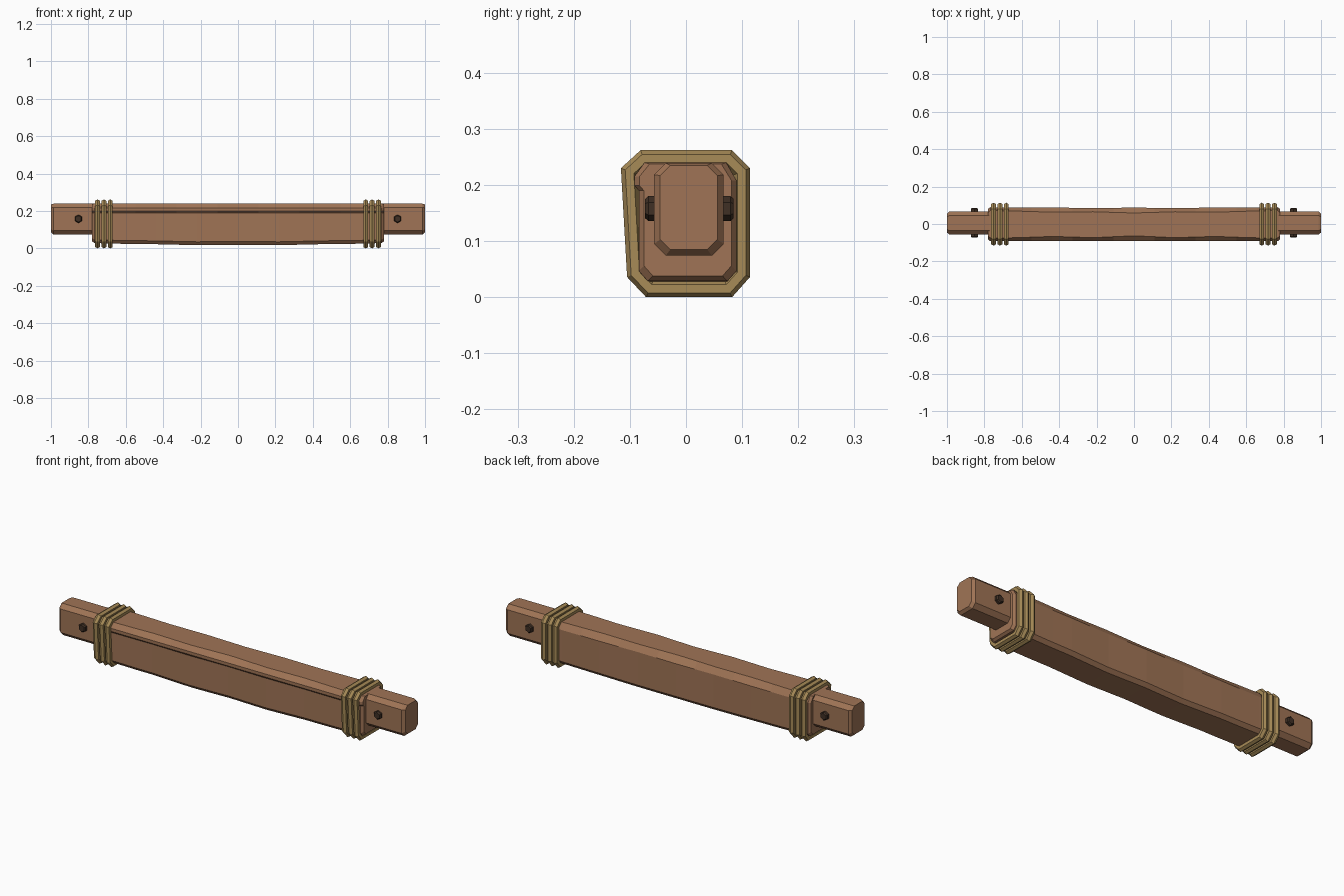
import bpy
import bmesh
import math
from mathutils import Vector

cube = bpy.data.objects.get("Cube")
if cube:
    bpy.data.objects.remove(cube, do_unlink=True)


def material(name, rgb):
    m = bpy.data.materials.new(name)
    m.use_nodes = True
    m.diffuse_color = (*rgb, 1)
    m.node_tree.nodes["Principled BSDF"].inputs["Base Color"].default_value = (*rgb, 1)
    return m


wood = material("warm brown wood", (0.35, 0.175, 0.092))
twine = material("tan rope", (0.39, 0.26, 0.096))
iron = material("dark brown peg", (0.05, 0.029, 0.018))


def loft(name, rings, mat, closed=False):
    """Skin a row of equal-sized rings; close it into a loop or cap the ends."""
    bm = bmesh.new()
    rows = [[bm.verts.new(p) for p in ring] for ring in rings]
    n = len(rows[0])
    pairs = list(zip(rows, rows[1:]))
    if closed:
        pairs.append((rows[-1], rows[0]))
    else:
        bm.faces.new(rows[0])
        bm.faces.new(rows[-1])
    for a, b in pairs:
        for i in range(n):
            j = (i + 1) % n
            bm.faces.new((a[i], a[j], b[j], b[i]))
    bmesh.ops.recalc_face_normals(bm, faces=bm.faces)
    mesh = bpy.data.meshes.new(name)
    bm.to_mesh(mesh)
    bm.free()
    mesh.materials.append(mat)
    obj = bpy.data.objects.new(name, mesh)
    bpy.context.collection.objects.link(obj)
    return obj


def chamfered(y0, y1, z0, z1, c):
    """Rectangle in y and z with cut corners."""
    return [(y0 + c, z0), (y1 - c, z0), (y1, z0 + c), (y1, z1 - c),
            (y1 - c, z1), (y0 + c, z1), (y0, z1 - c), (y0, z0 + c)]


# Hewn main beam: a wavy cross-section with a lip along the upper front edge
def beam_ring(x, inset=0.0):
    middle = 1 - min(1, abs(x) / 0.78) ** 2
    wave = 0.005 * math.cos(abs(x) * 14) * middle
    low = 0.029 - 0.011 * middle + inset + wave * 0.3
    back = 0.09 - inset - 0.004 * middle + wave * 0.4
    front = -0.084 + inset + wave * 0.4
    lip = -0.092 + inset
    top = 0.24 - inset * 0.3
    edge = 0.018 + 0.006 * middle + wave
    section = [(front + 0.016, low), (back - 0.016, low), (back, low + 0.018),
               (back, 0.208), (back - edge, top), (lip + edge, top),
               (lip, 0.215), (lip, 0.199), (front, 0.19), (front, low + 0.018)]
    return [(x, y, z) for y, z in section]


stations = [-0.768 + 1.536 * i / 14 for i in range(15)]
loft("main_beam",
     [beam_ring(-0.78, 0.009)] + [beam_ring(x) for x in stations]
     + [beam_ring(0.78, 0.009)], wood)


# Rope loop swept along a cut-corner outline that hangs loose at the front
OUTLINE = [Vector(p) for p in (
    (-0.071, 0.0), (0.082, 0.0), (0.114, 0.036), (0.114, 0.23),
    (0.082, 0.262), (-0.081, 0.262), (-0.116, 0.23), (-0.105, 0.036))]


def rope_loop(name, x):
    radius = 0.015
    rings = []
    for i, p in enumerate(OUTLINE):
        before = (p - OUTLINE[i - 1]).normalized()
        after = (OUTLINE[(i + 1) % len(OUTLINE)] - p).normalized()
        n1, n2 = Vector((before.y, -before.x)), Vector((after.y, -after.x))
        miter = (n1 + n2) / (1 + n1.dot(n2))
        ring = []
        for k in range(6):
            a = k * math.tau / 6
            q = p + miter * radius * (math.cos(a) - 1)
            ring.append((x + radius * math.sin(a), q.x, q.y))
        rings.append(ring)
    loft(name, rings, twine, closed=True)


for side, s in (("left", 1), ("right", -1)):
    # Narrow end tenon with a bevelled tip
    body = chamfered(-0.057, 0.067, 0.074, 0.239, 0.021)
    tip = chamfered(-0.046, 0.056, 0.085, 0.235, 0.018)
    loft(side + "_tenon",
         [[(s * x, y, z) for y, z in shape]
          for x, shape in ((0.74, body), (0.986, body), (1.0, tip))], wood)

    # Three lashings
    for k in range(3):
        rope_loop(f"{side}_rope_{k + 1}", s * (0.683 + 0.034 * k))

    # Hexagonal peg through the tenon
    rings = []
    for y, r in ((-0.073, 0.017), (-0.067, 0.0225), (0.079, 0.0225), (0.085, 0.017)):
        rings.append([(s * 0.853 + r * math.sin(k * math.tau / 6), y,
                       0.158 + r * math.cos(k * math.tau / 6)) for k in range(6)])
    loft(side + "_peg", rings, iron)
